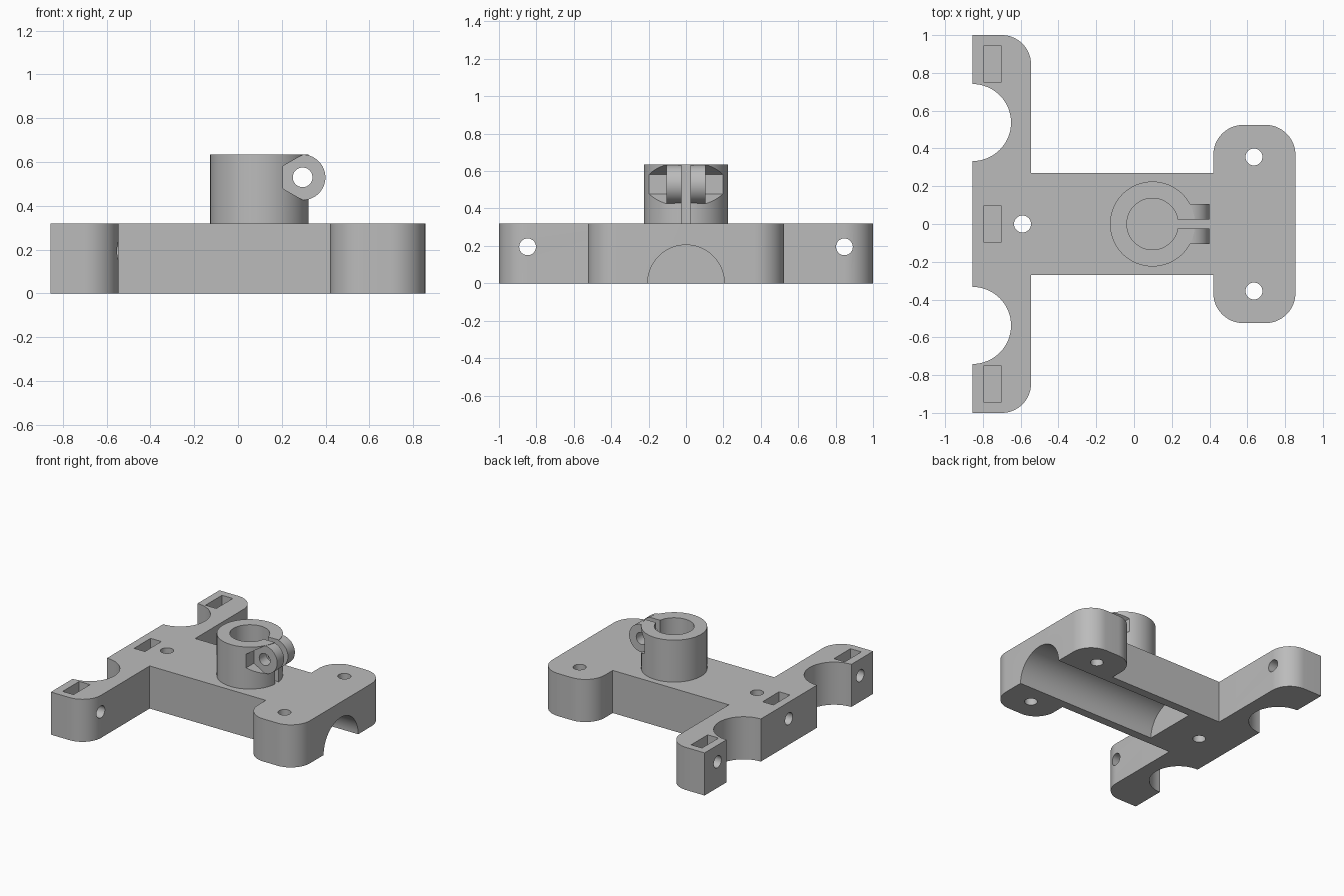
import bpy, bmesh
from math import pi, radians, cos, sin
from mathutils import Matrix, Vector

if "Cube" in bpy.data.objects:
    bpy.data.objects.remove(bpy.data.objects["Cube"])

grey = bpy.data.materials.new("plain grey")
grey.use_nodes = True
grey.diffuse_color = (0.5, 0.5, 0.5, 1)
grey.node_tree.nodes["Principled BSDF"].inputs["Base Color"].default_value = (0.5, 0.5, 0.5, 1)

TOP = 0.32
HOLE = 0.045


def make_object(name, bm):
    bmesh.ops.recalc_face_normals(bm, faces=bm.faces)
    mesh = bpy.data.meshes.new(name)
    bm.to_mesh(mesh)
    bm.free()
    mesh.materials.append(grey)
    obj = bpy.data.objects.new(name, mesh)
    bpy.context.collection.objects.link(obj)
    return obj


def rod(name, start, end, radius, sides=64, turn=0):
    """Cylinder or prism between two points."""
    a, b = Vector(start), Vector(end)
    axis = b - a
    place = (Matrix.Translation((a + b) / 2)
             @ axis.to_track_quat('Z', 'Y').to_matrix().to_4x4()
             @ Matrix.Rotation(turn, 4, 'Z'))
    bm = bmesh.new()
    bmesh.ops.create_cone(bm, cap_ends=True, segments=sides, radius1=radius,
                          radius2=radius, depth=axis.length, matrix=place)
    return make_object(name, bm)


def box(name, low, high):
    a, b = Vector(low), Vector(high)
    bm = bmesh.new()
    bmesh.ops.create_cube(bm, size=1, matrix=Matrix.Translation((a + b) / 2)
                          @ Matrix.Diagonal((*(b - a), 1)))
    return make_object(name, bm)


def combine(target, tool, operation='DIFFERENCE'):
    """Apply a boolean and discard the tool."""
    mod = target.modifiers.new("cut", 'BOOLEAN')
    mod.operation, mod.object, mod.solver = operation, tool, 'EXACT'
    bpy.context.view_layer.objects.active = target
    bpy.ops.object.modifier_apply(modifier=mod.name)
    bpy.data.objects.remove(tool)


def arc(cx, cy, r, start, end, steps=16):
    angles = [radians(start + (end - start) * i / steps) for i in range(steps + 1)]
    return [(cx + r * cos(t), cy + r * sin(t)) for t in angles]


# Base outline: +y half from the front pad to the notched crossbar, then mirrored
half = arc(0.695, 0.365, 0.16, 0, 90) + arc(0.58, 0.365, 0.16, 90, 180)
half += [(0.42, 0.27), (-0.545, 0.27)]
half += arc(-0.7, 0.845, 0.155, 0, 90)
half += [(-0.855, 1.0)] + arc(-0.855, 0.537, 0.204, 90, -90, 32)
outline = half + [(x, -y) for x, y in reversed(half)]

bm = bmesh.new()
face = bm.faces.new([bm.verts.new((x, y, 0)) for x, y in outline])
extruded = bmesh.ops.extrude_face_region(bm, geom=[face])
bmesh.ops.translate(bm, vec=(0, 0, TOP),
                    verts=[v for v in extruded["geom"] if isinstance(v, bmesh.types.BMVert)])
base = make_object("mounting_base", bm)

# Half-round channel underneath
combine(base, rod("channel_cutter", (-0.325, 0, 0), (1, 0, 0), 0.205, 96))

# Vertical screw holes
for x, y in ((-0.59, 0), (0.635, 0.355), (0.635, -0.355)):
    combine(base, rod("screw_cutter", (x, y, -0.1), (x, y, 0.5), HOLE, 32))

# Sideways bolt holes, each with a nut slot; the middle one is blind
for y, end in ((0.847, -0.4), (0, -0.6), (-0.847, -0.4)):
    combine(base, rod("bolt_cutter", (-1, y, 0.195), (end, y, 0.195), HOLE, 32))
    combine(base, box("slot_cutter", (-0.795, y - 0.098, 0.095), (-0.705, y + 0.098, 0.5)))

# Clamp collar with hexagonal nut recesses on both sides
collar = rod("clamp_collar", (0.098, 0, TOP), (0.098, 0, 0.635), 0.225, 96)
EX, EZ = 0.295, 0.53
for side in (1, -1):
    combine(collar, rod("recess_cutter", (EX, side * 0.105, EZ), (EX, side * 0.4, EZ),
                        0.103, 6, 0))

# Round clamp ears, bore, split and clamp bolt hole
combine(collar, rod("ears", (EX, -0.105, EZ), (EX, 0.105, EZ), 0.104), 'UNION')
combine(collar, rod("bore_cutter", (0.098, 0, 0.2), (0.098, 0, 0.8), 0.136))
combine(collar, box("split_cutter", (0.098, -0.023, 0.2), (0.6, 0.023, 0.8)))
combine(collar, rod("clamp_bolt_cutter", (EX, -0.5, EZ), (EX, 0.5, EZ), HOLE, 32))

# Smooth round walls, keep hard edges
for obj in (base, collar):
    bpy.ops.object.select_all(action='DESELECT')
    obj.select_set(True)
    bpy.context.view_layer.objects.active = obj
    bpy.ops.object.shade_smooth_by_angle(angle=radians(30))
